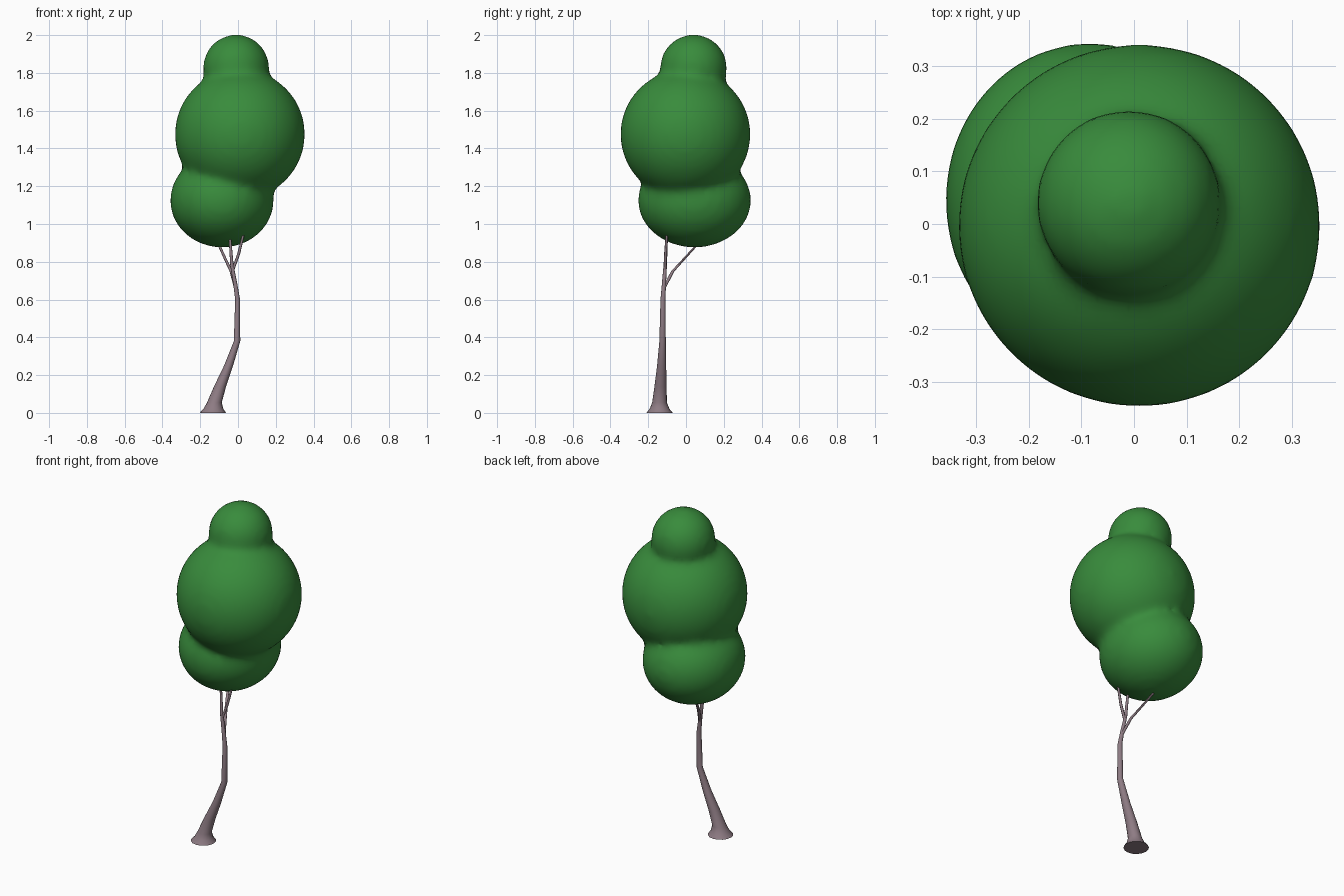
import bpy, bmesh
from math import cos, sin, pi

if "Cube" in bpy.data.objects:
    bpy.data.objects.remove(bpy.data.objects["Cube"])


def material(name, rgb):
    m = bpy.data.materials.new(name)
    m.diffuse_color = (*rgb, 1)
    m.use_nodes = True
    m.node_tree.nodes["Principled BSDF"].inputs["Base Color"].default_value = m.diffuse_color
    return m


bark = material("bark", (0.27, 0.20, 0.23))
leaf = material("leaf", (0.04, 0.26, 0.045))


def new_object(name, bm, mat):
    me = bpy.data.meshes.new(name)
    bm.to_mesh(me)
    bm.free()
    me.materials.append(mat)
    for p in me.polygons:
        p.use_smooth = True
    ob = bpy.data.objects.new(name, me)
    bpy.context.collection.objects.link(ob)
    return ob


def limb(name, path, sides):
    """Tapered tube of level rings; path holds (x, y, z, radius)."""
    bm = bmesh.new()
    rings = [[bm.verts.new((x + r * cos(2 * pi * i / sides),
                            y + r * sin(2 * pi * i / sides), z))
              for i in range(sides)] for x, y, z, r in path]
    for a, b in zip(rings, rings[1:]):
        for i in range(sides):
            j = (i + 1) % sides
            bm.faces.new((a[i], a[j], b[j], b[i]))
    bm.faces.new(rings[0][::-1])
    bm.faces.new(rings[-1])
    ob = new_object(name, bm, bark)
    bpy.context.view_layer.objects.active = ob
    ob.select_set(True)
    bpy.ops.object.shade_smooth_by_angle(angle=0.9)
    ob.select_set(False)


# Leaning trunk with a flared foot, running up into the middle branch
limb("trunk", [(-0.133, -0.14, 0, 0.07), (-0.13, -0.14, 0.022, 0.052),
               (-0.125, -0.14, 0.055, 0.039), (-0.095, -0.135, 0.14, 0.032),
               (-0.05, -0.129, 0.25, 0.024), (-0.005, -0.124, 0.38, 0.017),
               (-0.002, -0.122, 0.6, 0.013), (-0.014, -0.117, 0.68, 0.011),
               (-0.032, -0.110, 0.78, 0.009), (-0.046, -0.100, 0.97, 0.006)], 16)
# Side branches
limb("rear_branch", [(-0.012, -0.117, 0.66, 0.009), (-0.036, -0.07, 0.75, 0.009),
                     (-0.065, -0.015, 0.81, 0.008), (-0.115, 0.085, 0.92, 0.007)], 8)
limb("right_branch", [(-0.030, -0.112, 0.75, 0.008), (0.003, -0.108, 0.84, 0.008),
                      (0.035, -0.100, 0.97, 0.006)], 8)

# Crown: three overlapping lobes fused and softened into one mass
bm = bmesh.new()
lobes = [((-0.01, 0.04, 1.826), (0.176, 0.178, 0.178)),
         ((0.01, -0.003, 1.475), (0.345, 0.345, 0.345)),
         ((-0.085, 0.045, 1.125), (0.275, 0.30, 0.25))]
for centre, radii in lobes:
    vs = bmesh.ops.create_icosphere(bm, subdivisions=4, radius=1)["verts"]
    bmesh.ops.scale(bm, vec=radii, verts=vs)
    bmesh.ops.translate(bm, vec=centre, verts=vs)
crown = new_object("crown", bm, leaf)
remesh = crown.modifiers.new("fuse", "REMESH")
remesh.mode = "VOXEL"
remesh.voxel_size = 0.02
remesh.use_smooth_shade = True
smooth = crown.modifiers.new("soften", "SMOOTH")
smooth.factor = 0.5
smooth.iterations = 12
